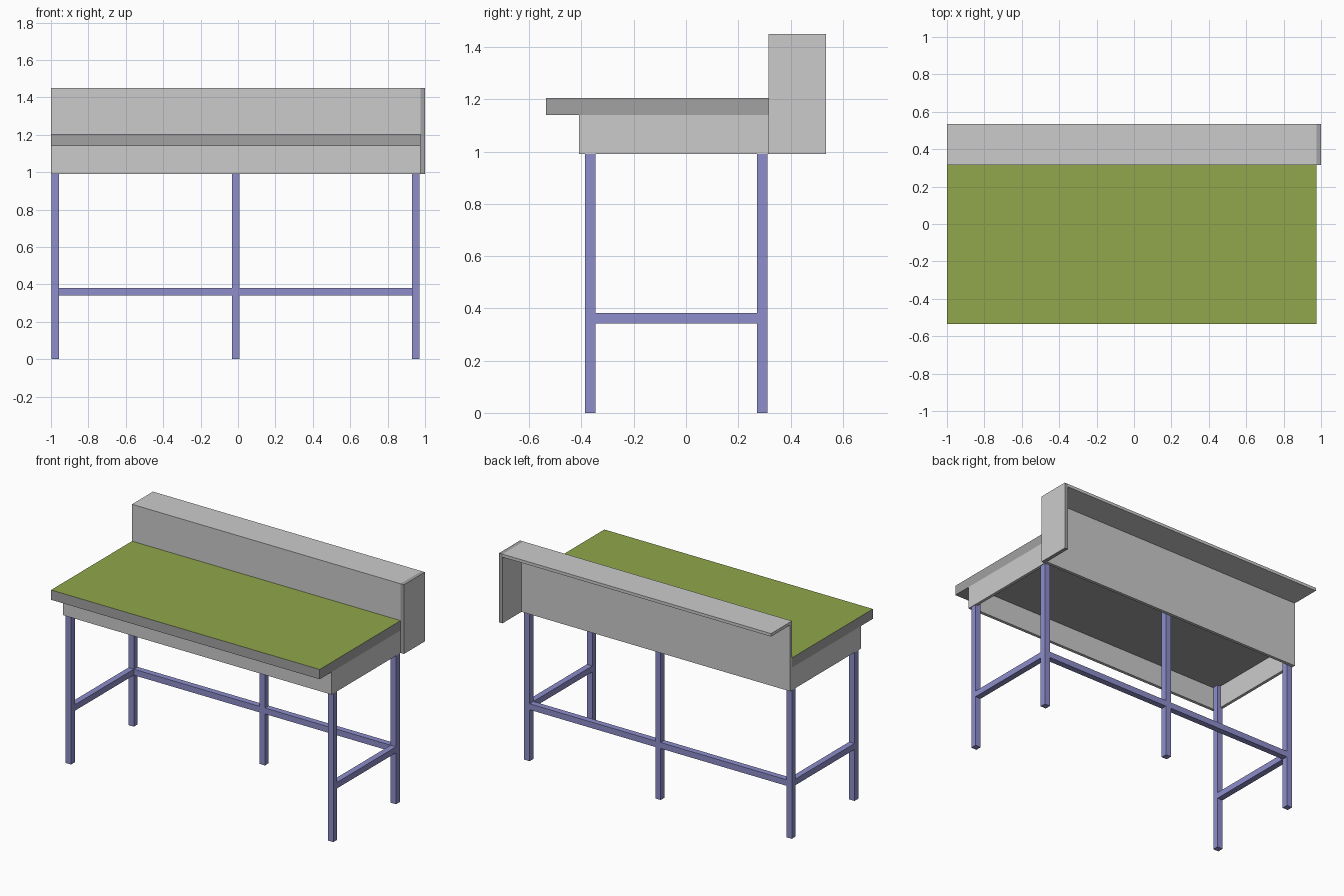
import bpy, bmesh

if "Cube" in bpy.data.objects:
    bpy.data.objects.remove(bpy.data.objects["Cube"])


def material(name, rgb):
    m = bpy.data.materials.new(name)
    m.diffuse_color = (*rgb, 1)
    m.use_nodes = True
    m.node_tree.nodes["Principled BSDF"].inputs["Base Color"].default_value = m.diffuse_color
    return m


dark = material("dark_edge", (0.36, 0.36, 0.36))
green = material("green_surface", (0.28, 0.39, 0.07))
blue = material("blue_frame", (0.27, 0.27, 0.60))


def box(name, x, y, z, mats=(), pick=None):
    """Box from (min, max) ranges; pick(normal) chooses the material slot per face."""
    bm = bmesh.new()
    bmesh.ops.create_cube(bm, size=1)
    for v in bm.verts:
        v.co = [r[0] if c < 0 else r[1] for c, r in zip(v.co, (x, y, z))]
    bm.normal_update()
    if pick:
        for f in bm.faces:
            f.material_index = pick(f.normal)
    mesh = bpy.data.meshes.new(name)
    bm.to_mesh(mesh)
    bm.free()
    for m in mats:
        mesh.materials.append(m)
    ob = bpy.data.objects.new(name, mesh)
    bpy.context.collection.objects.link(ob)
    return ob


L, R = -1.0, 0.975            # table ends
MID = (L + R) / 2
FRONT, BACK = -0.535, 0.315   # worktop depth
Z0, Z1, Z2, Z3 = 0.99, 1.14, 1.205, 1.45
T = 0.02                      # board thickness
APRON = -0.41

# Worktop: dark board with a green upper face
box("worktop", (L, R), (FRONT, BACK), (Z1, Z2), (dark, green),
    lambda n: 1 if n.z > 0.5 else 0)

# Aprons under the worktop
box("front_apron", (L, R), (APRON, APRON + T), (Z0, Z1))
box("left_apron", (L, L + T), (APRON + T, BACK), (Z0, Z1))
box("right_apron", (R - T, R), (APRON + T, BACK), (Z0, Z1))

# Raised back: upright panel, shelf on top, end board with dark edges
box("back_panel", (L, R), (BACK, BACK + T), (Z0, Z3 - T))
box("back_shelf", (L, R), (BACK, 0.535), (Z3 - T, Z3))
grey = material("grey_board", (0.8, 0.8, 0.8))
box("shelf_end_board", (R, 1.0), (BACK, 0.535), (Z0, Z3), (grey, dark),
    lambda n: 0 if abs(n.x) > 0.5 else 1)

# Legs: four corners plus one at the middle of the back
H = 0.02                      # half tube width
LEG_X = 0.964
Y_FRONT, Y_BACK = -0.367, 0.292
legs = {
    "front_left_leg": (MID - LEG_X, Y_FRONT),
    "front_right_leg": (MID + LEG_X, Y_FRONT),
    "back_left_leg": (MID - LEG_X, Y_BACK),
    "back_middle_leg": (MID, Y_BACK),
    "back_right_leg": (MID + LEG_X, Y_BACK),
}
for name, (x, y) in legs.items():
    box(name, (x - H, x + H), (y - H, y + H), (0, Z1), (blue,))

# Stretchers: one at each end, two along the back
RAIL = (0.342, 0.382)
for side, s in (("left", -1), ("right", 1)):
    x = MID + s * LEG_X
    box(side + "_stretcher", (x - H, x + H), (Y_FRONT + H, Y_BACK - H), RAIL, (blue,))
    ends = sorted((MID + s * H, x - s * H))
    box("back_" + side + "_stretcher", ends, (Y_BACK - H, Y_BACK + H), RAIL, (blue,))
